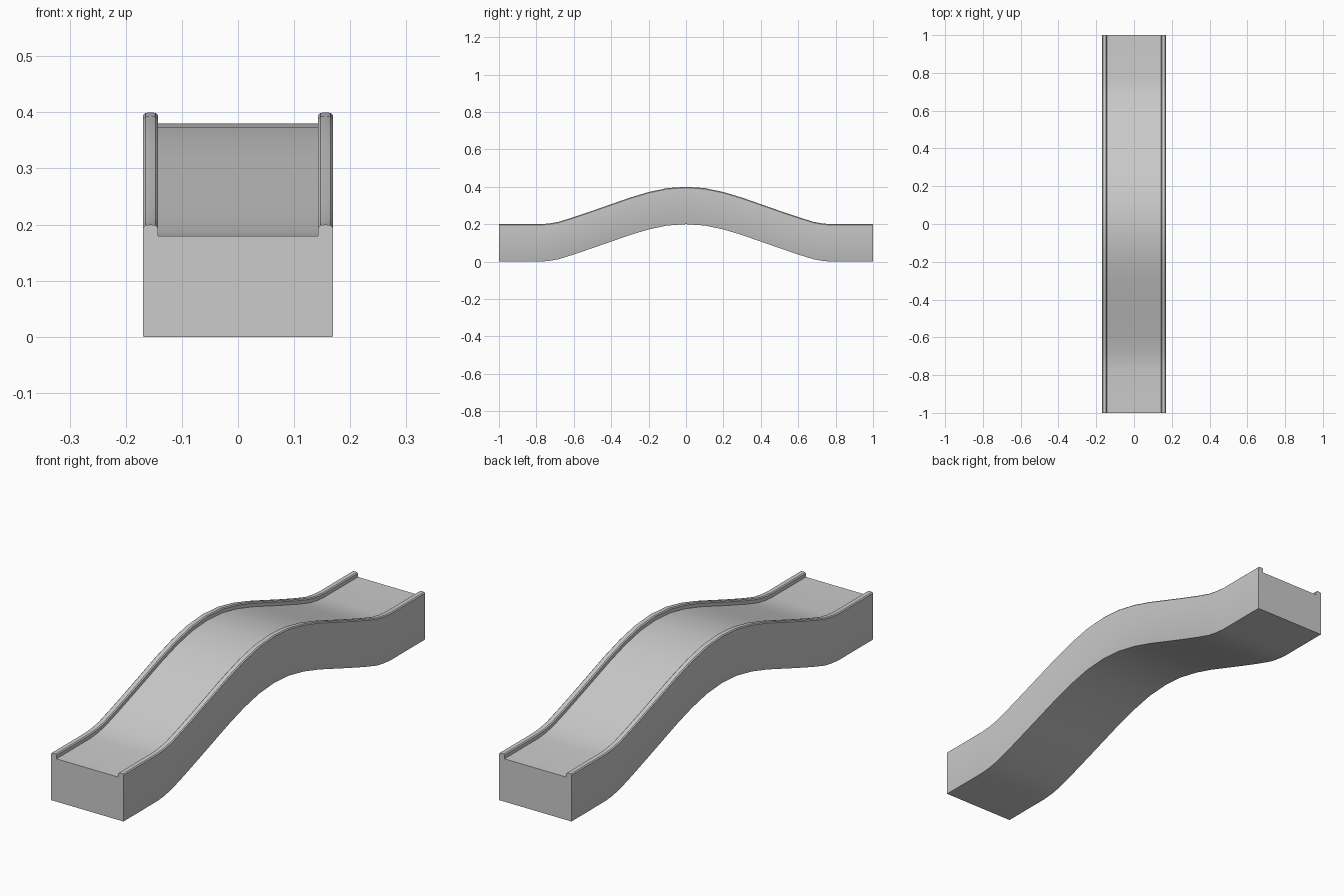
import bpy, bmesh

if "Cube" in bpy.data.objects:
    bpy.data.objects.remove(bpy.data.objects["Cube"])

# Half cross-section (x, z): underside, outer side, rounded rail top, inner rail side, deck
half = [(0.168, 0.0), (0.169, 0.002), (0.169, 0.195), (0.165, 0.199), (0.156, 0.2),
        (0.147, 0.199), (0.143, 0.195), (0.143, 0.18)]
section = half + [(-x, z) for x, z in reversed(half)]

# Half of the arch (y, lift), mirrored to give the full path
rise = [(1.0, 0.0), (0.775, 0.0), (0.73, 0.004), (0.68, 0.013), (0.6, 0.038), (0.5, 0.072),
        (0.4, 0.107), (0.3, 0.142), (0.2, 0.172), (0.1, 0.193)]
path = [(-y, h) for y, h in rise] + [(0.0, 0.2)] + list(reversed(rise))

# Sweep the section along the path, keeping it upright
bm = bmesh.new()
rings = [[bm.verts.new((x, y, z + h)) for x, z in section] for y, h in path]
n = len(section)
for a, b in zip(rings, rings[1:]):
    for i in range(n):
        j = (i + 1) % n
        bm.faces.new((a[i], a[j], b[j], b[i]))
# Flat end caps
bm.faces.new(rings[0])
bm.faces.new(list(reversed(rings[-1])))
bmesh.ops.recalc_face_normals(bm, faces=bm.faces)

mesh = bpy.data.meshes.new("arched_bridge_deck")
bm.to_mesh(mesh)
bm.free()
bridge = bpy.data.objects.new("arched_bridge_deck", mesh)
bpy.context.collection.objects.link(bridge)

# Smooth curve, crisp side edges
bpy.context.view_layer.objects.active = bridge
bridge.select_set(True)
bpy.ops.object.shade_smooth_by_angle(angle=0.6)
